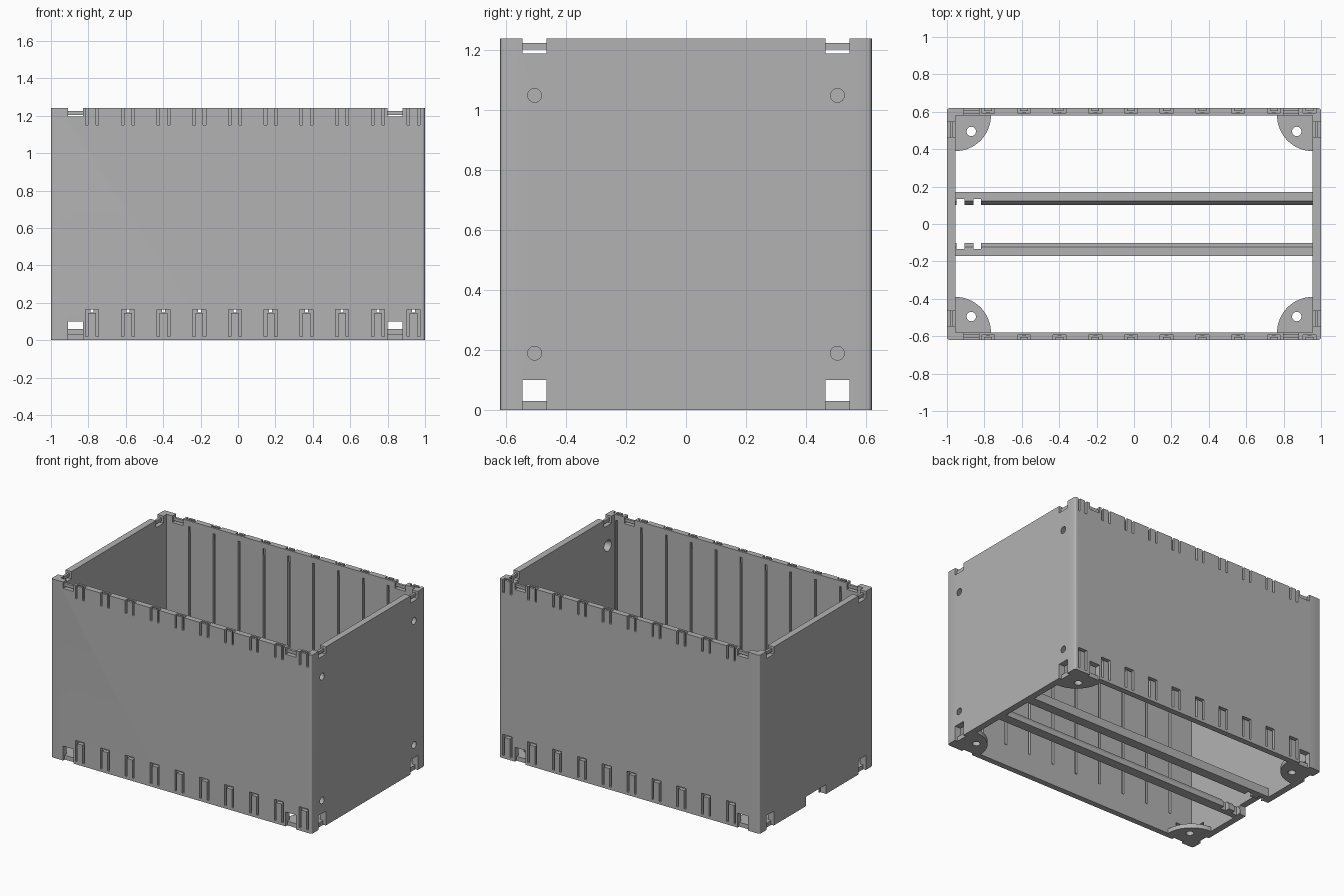
import bpy, bmesh, math
from mathutils import Vector, Matrix

if "Cube" in bpy.data.objects:
    bpy.data.objects.remove(bpy.data.objects["Cube"], do_unlink=True)

grey = bpy.data.materials.new("plain grey")
grey.use_nodes = True
COLOUR = (0.45, 0.45, 0.45, 1)
grey.diffuse_color = COLOUR
grey.node_tree.nodes["Principled BSDF"].inputs["Base Color"].default_value = COLOUR

L, W, H = 1.0, 0.62, 1.24        # half length, half width, height
IX, IY = 0.955, 0.58             # inner faces


def box(bm, x, y, z):
    """Box from three (min, max) ranges, given in any order."""
    lo = Vector(map(min, (x, y, z)))
    hi = Vector(map(max, (x, y, z)))
    m = Matrix.Translation((lo + hi) / 2) @ Matrix.Diagonal((*(hi - lo), 1))
    return bmesh.ops.create_cube(bm, size=1, matrix=m)["verts"]


def prism(bm, points, offset):
    """Flat polygon extruded along offset."""
    face = bm.faces.new([bm.verts.new(p) for p in points])
    new = bmesh.ops.extrude_face_region(bm, geom=[face])["geom"]
    bmesh.ops.translate(bm, vec=offset, verts=[v for v in new if isinstance(v, bmesh.types.BMVert)])


def finish(bm, name):
    bmesh.ops.recalc_face_normals(bm, faces=bm.faces)
    mesh = bpy.data.meshes.new(name)
    bm.to_mesh(mesh)
    bm.free()
    mesh.materials.append(grey)
    ob = bpy.data.objects.new(name, mesh)
    bpy.context.collection.objects.link(ob)
    return ob


def cut(ob, bm):
    """Subtract the bmesh from the object and discard the cutter."""
    cutter = finish(bm, "cutter")
    cutter.hide_render = True
    mod = ob.modifiers.new("cut", "BOOLEAN")
    mod.operation, mod.solver, mod.object = "DIFFERENCE", "EXACT", cutter
    mod.use_self = True
    bpy.context.view_layer.objects.active = ob
    bpy.ops.object.modifier_apply(modifier=mod.name)
    bpy.data.objects.remove(cutter, do_unlink=True)


# Open shell with softened upright edges
bm = bmesh.new()
box(bm, (-L, L), (-W, W), (0, H))
upright = [e for e in bm.edges if abs(e.verts[0].co.z - e.verts[1].co.z) > 1]
bmesh.ops.bevel(bm, geom=upright, offset=0.014, segments=3, affect="EDGES", profile=0.5)
shell = finish(bm, "case_walls")
bm = bmesh.new()
box(bm, (-IX, IX), (-IY, IY), (-0.1, H + 0.1))
cut(shell, bm)

clips = [-0.78 + 0.191 * i for i in range(10)]
long_notches = (-0.87, 0.84)
side_notches = (-0.505, 0.505)

# Latch windows near the floor and latch notches in the rim
bm = bmesh.new()
for s in (-1, 1):
    for c in long_notches:
        x = (c - 0.04, c + 0.04)
        box(bm, x, (s * 0.55, s * 0.7), (0.03, 0.1))
        box(bm, x, (s * 0.602, s * 0.7), (-0.1, 0.05))
        box(bm, x, (s * 0.55, s * 0.7), (1.195, 1.3))
    for c in side_notches:
        y = (c - 0.04, c + 0.04)
        box(bm, (s * 0.93, s * 1.1), y, (0.03, 0.1))
        box(bm, (s * 0.98, s * 1.1), y, (-0.1, 0.05))
        box(bm, (s * 0.93, s * 1.1), y, (1.19, 1.3))
# Opening between the rails at one end
box(bm, (-1.1, -0.93), (-0.11, 0.11), (-0.1, 0.065))
cut(shell, bm)

# Snap tongues: side slits, opening above the lower ones, gap behind the upper ones
bm = bmesh.new()
for s in (-1, 1):
    for c in clips:
        for d in (-0.028, 0.028):
            x = (c + d - 0.007, c + d + 0.007)
            box(bm, x, (s * 0.594, s * 0.7), (0.02, 0.15))
            box(bm, x, (s * 0.594, s * 0.7), (1.15, 1.3))
        box(bm, (c - 0.035, c + 0.035), (s * 0.594, s * 0.7), (0.146, 0.165))
        box(bm, (c - 0.03, c + 0.03), (s * 0.594, s * 0.605), (1.15, 1.3))
cut(shell, bm)

# Upright grooves on the inside of the long walls
bm = bmesh.new()
for s in (-1, 1):
    for c in clips:
        box(bm, (c - 0.008, c + 0.008), (s * 0.5, s * 0.597), (0.148, 1.2))
cut(shell, bm)

# Countersunk screw holes in one end wall
bm = bmesh.new()
for y in side_notches:
    for z in (0.19, 1.05):
        place = Matrix.Translation((0.978, y, z)) @ Matrix.Rotation(math.pi / 2, 4, "Y")
        bmesh.ops.create_cone(bm, cap_ends=True, segments=32, radius1=0.04, radius2=0.022,
                              depth=0.05, matrix=place)
cut(shell, bm)

# Latch bars inside the rim notches
bm = bmesh.new()
for s in (-1, 1):
    for c in long_notches:
        box(bm, (c - 0.04, c + 0.04), (s * 0.59, s * 0.607), (1.205, 1.225))
    for c in side_notches:
        box(bm, (s * 0.968, s * 0.985), (c - 0.04, c + 0.04), (1.203, 1.225))
finish(bm, "latch_bars")

# Quarter-round corner feet with a screw hole
for sx, side in ((-1, "right"), (1, "left")):
    for sy, end in ((-1, "front"), (1, "back")):
        bm = bmesh.new()
        pts = [(sx * IX, sy * IY, 0)]
        for i in range(17):
            a = math.pi / 2 * i / 16
            pts.append((sx * (IX - 0.19 * math.cos(a)), sy * (IY - 0.19 * math.sin(a)), 0))
        prism(bm, pts, (0, 0, 0.03))
        foot = finish(bm, f"{end}_{side}_corner_plate")
        bm = bmesh.new()
        bmesh.ops.create_cone(bm, cap_ends=True, segments=32, radius1=0.025, radius2=0.025,
                              depth=0.2, matrix=Matrix.Translation((sx * 0.87, sy * 0.495, 0)))
        cut(foot, bm)

# Two floor rails with a sloped inner lip and a pair of end notches
for s, name in ((-1, "front_rail"), (1, "back_rail")):
    bm = bmesh.new()
    profile = ((0.102, 0), (0.17, 0), (0.17, 0.06), (0.122, 0.06), (0.102, 0.03))
    prism(bm, [(-IX, s * y, z) for y, z in profile], (2 * IX, 0, 0))
    rail = finish(bm, name)
    bm = bmesh.new()
    for x in (-0.927, -0.838):
        box(bm, (x - 0.021, x + 0.021), (s * 0.09, s * 0.135), (-0.1, 0.1))
    cut(rail, bm)

# Smooth the rounded parts, keep the edges sharp
for ob in bpy.context.scene.objects:
    ob.select_set(ob.type == "MESH")
bpy.context.view_layer.objects.active = shell
bpy.ops.object.shade_smooth_by_angle(angle=math.radians(30))
